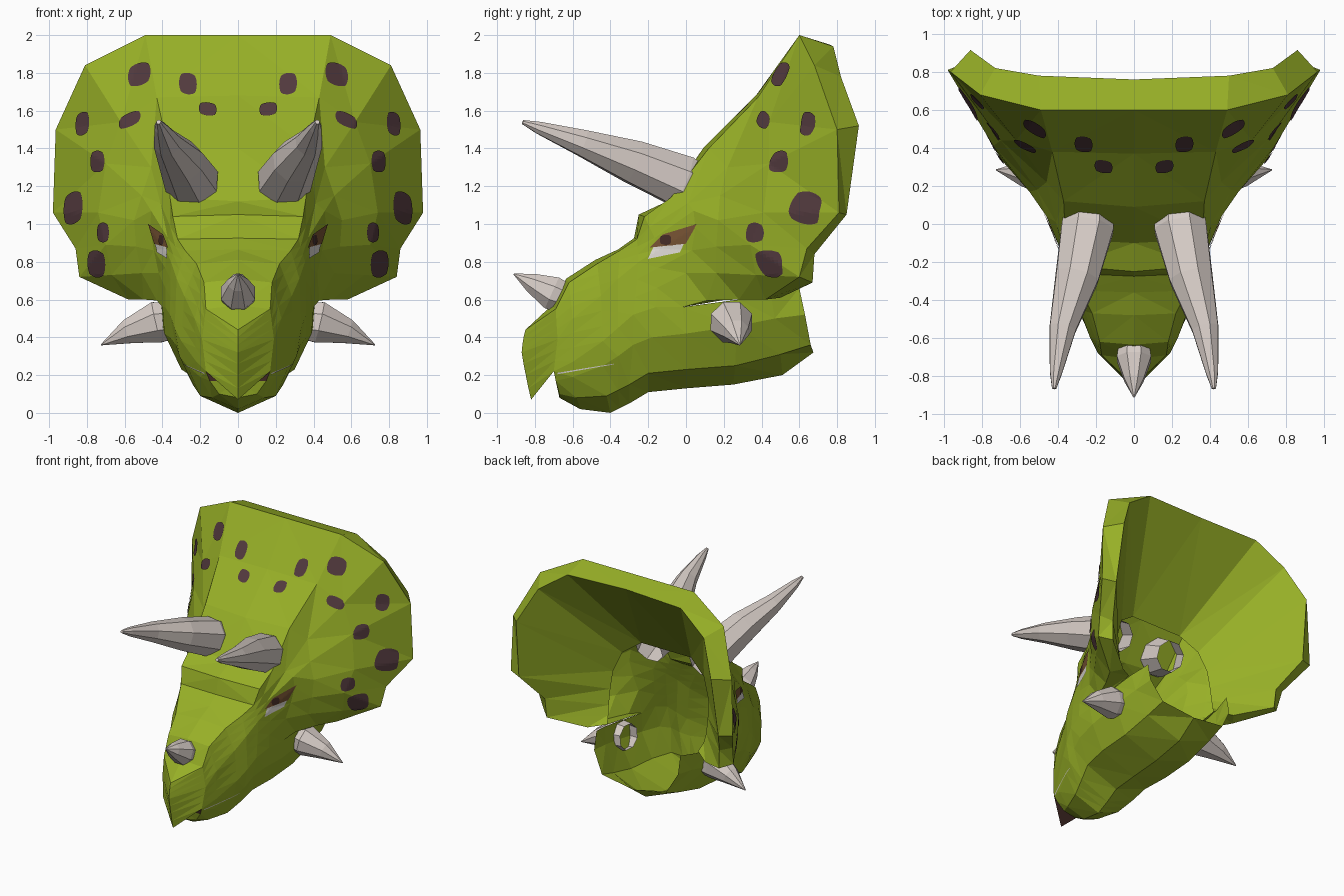
import bpy, bmesh, math
from mathutils import Vector
from mathutils.bvhtree import BVHTree

if "Cube" in bpy.data.objects:
    bpy.data.objects.remove(bpy.data.objects["Cube"])


def material(name, rgb):
    m = bpy.data.materials.new(name)
    m.diffuse_color = (*rgb, 1)
    m.use_nodes = True
    m.node_tree.nodes["Principled BSDF"].inputs["Base Color"].default_value = m.diffuse_color
    return m


GREEN = material("leaf green", (0.31, 0.43, 0.02))
SPOT = material("dark plum", (0.085, 0.042, 0.048))
HORN = material("pale horn", (0.68, 0.61, 0.57))
WHITE = material("eye white", (0.75, 0.72, 0.68))
BROWN = material("eye brown", (0.19, 0.09, 0.035))
DARK = material("pupil dark", (0.06, 0.025, 0.02))


def finish(bm, name, mats):
    me = bpy.data.meshes.new(name)
    bm.to_mesh(me)
    bm.free()
    ob = bpy.data.objects.new(name, me)
    bpy.context.collection.objects.link(ob)
    for m in mats:
        me.materials.append(m)
    return ob


def flip(p):
    return Vector((-p[0], p[1], p[2]))


# Frill front: columns from top centre round to the underside,
# each running base, inner, middle, rim
frill = [
    [(0, -.10, 1.12), (0, .09, 1.40), (0, .37, 1.68), (0, .60, 2.0)],
    [(.36, -.08, 1.14), (.37, .12, 1.40), (.43, .38, 1.67), (.49, .60, 2.0)],
    [(.41, .01, 1.11), (.46, .22, 1.30), (.62, .44, 1.54), (.81, .68, 1.84)],
    [(.46, .04, 1.07), (.51, .18, 1.15), (.70, .44, 1.32), (.965, .80, 1.5)],
    [(.465, .05, .98), (.55, .17, 1.02), (.74, .41, 1.06), (.98, .81, 1.06)],
    [(.445, .03, .86), (.54, .16, .88), (.70, .34, .89), (.86, .64, .87)],
    [(.42, .00, .74), (.51, .16, .74), (.67, .37, .73), (.84, .60, .72)],
    [(.40, -.02, .56), (.43, .11, .595), (.50, .28, .60), (.58, .42, .60)],
]
# Back edge of the rim, and the neck opening behind it
back_rim = [(0, .76, 1.95), (.50, .78, 1.94), (.73, .82, 1.78), (.86, .915, 1.52),
            (.88, .85, 1.05), (.77, .68, .84), (.76, .67, .69), (.52, .50, .61)]
opening = [(0, .25, 1.27), (.22, .25, 1.27), (.36, .29, 1.17), (.42, .32, 1.02),
           (.43, .34, .88), (.43, .36, .76), (.42, .38, .69), (.40, .42, .635)]


def ring(a, b, e, h, i, j, k):
    """Half cross-section from top to chin, with in-between cheek points."""
    a, b, e, h, i, j, k = (Vector(p) for p in (a, b, e, h, i, j, k))
    return [a, b, b.lerp(e, .33), b.lerp(e, .67), e, e.lerp(h, .33), e.lerp(h, .67), h, i, j, k]


# Head cross-sections from the frill base forward to the lips
head = [
    [c[0] for c in frill] + [(.39, .0, .42), (.30, .0, .23), (0, .0, .13)],
    ring((0, -.25, 1.05), (.345, -.22, 1.04), (.385, -.14, .87), (.385, -.16, .56),
         (.36, -.18, .40), (.27, -.2, .21), (0, -.2, .11)),
    ring((0, -.275, .925), (.32, -.26, .92), (.355, -.25, .80), (.36, -.28, .52),
         (.33, -.28, .36), (.24, -.3, .15), (0, -.3, .05)),
    ring((0, -.36, .865), (.28, -.35, .86), (.325, -.36, .71), (.335, -.36, .45),
         (.31, -.36, .30), (.22, -.36, .12), (0, -.35, .025)),
    ring((0, -.48, .81), (.22, -.47, .79), (.285, -.45, .62), (.30, -.44, .38),
         (.27, -.44, .25), (.20, -.42, .09), (0, -.40, 0)),
    ring((0, -.635, .71), (.18, -.62, .69), (.23, -.60, .50), (.22, -.60, .27),
         (.20, -.60, .19), (.14, -.58, .08), (0, -.56, .02)),
    ring((0, -.71, .57), (.17, -.69, .55), (.19, -.68, .39), (.17, -.70, .22),
         (.15, -.69, .17), (.10, -.67, .10), (0, -.67, .08)),
]
beak = [(0, -.85, .44), (0, -.86, .40), (0, -.866, .36), (0, -.87, .32),
        (0, -.86, .26), (0, -.848, .20), (0, -.834, .13), (0, -.82, .07)]
# Neck cross-sections running back from the cheeks
neck = [
    head[0][7:],
    [(.41, .28, .60), (.40, .27, .46), (.30, .26, .25), (0, .25, .15)],
    [(.40, .45, .63), (.38, .47, .50), (.29, .50, .31), (0, .51, .20)],
    [(.37, .60, .66), (.37, .63, .52), (.28, .66, .36), (0, .675, .32)],
]

bm = bmesh.new()


def face(*pts, mat=0):
    for side in (1, -1):
        ps = [Vector(p) if side == 1 else flip(p) for p in pts]
        f = bm.faces.new([bm.verts.new(p) for p in (ps if side == 1 else ps[::-1])])
        f.material_index = mat


def bridge(r, s):
    for n in range(len(r) - 1):
        face(r[n], r[n + 1], s[n + 1], s[n])


# Frill front, rim band and hollow back
for row in range(3):
    bridge([c[row + 1] for c in frill], [c[row] for c in frill])
rim = [c[3] for c in frill]
bridge(back_rim, rim)
bridge(opening, back_rim)
# Frill underside
u = frill[7]
face(u[0], u[1], opening[7])
face(u[1], u[2], opening[7])
face(u[2], u[3], back_rim[7], opening[7])
# Face, beak and neck
for r, s in zip(head, head[1:]):
    bridge(r, s)
lip = head[-1]
bridge(lip[:8], beak)
for r, s in zip(neck, neck[1:]):
    bridge(s, r)
# Dark mouth roof and lower lip
roof = (0, -.70, .22)
face(lip[7], roof, beak[7], mat=1)
face(lip[7], lip[8], (0, -.69, .17), roof, mat=1)
face(lip[8], lip[9], lip[10], (0, -.69, .17))
bmesh.ops.remove_doubles(bm, verts=bm.verts, dist=0.002)
bmesh.ops.dissolve_degenerate(bm, edges=bm.edges, dist=0.001)
bmesh.ops.triangulate(bm, faces=bm.faces)
bmesh.ops.recalc_face_normals(bm, faces=bm.faces)
tree = BVHTree.FromBMesh(bm)
finish(bm, "head_and_frill", [GREEN, DARK])


def patches(name, mat, quads, axis, lift=.006, n=8, rounding=.75):
    """Painted patches laid on the skin; corners are (across, z), mirrored."""
    bm = bmesh.new()
    ray = Vector((0, 1, 0)) if axis == 'y' else Vector((-1, 0, 0))

    def drop(q, s, t):
        # pull the corners in for a rounded outline
        s, t = 2 * s - 1, 2 * t - 1
        s, t = s * math.sqrt(1 - rounding * t * t / 2), t * math.sqrt(1 - rounding * s * s / 2)
        s, t = (s + 1) / 2, (t + 1) / 2
        a, b, c, d = (Vector(p) for p in q)
        p = a.lerp(b, s).lerp(d.lerp(c, s), t)
        start = Vector((p.x, -3, p.y)) if axis == 'y' else Vector((3, p.x, p.y))
        hit, nor, _, _ = tree.ray_cast(start, ray)
        if hit is None:
            return None
        return hit + nor * (lift if nor.dot(ray) < 0 else -lift)

    for q in quads:
        g = [[drop(q, i / n, j / n) for j in range(n + 1)] for i in range(n + 1)]
        for i in range(n):
            for j in range(n):
                ps = [g[i][j], g[i + 1][j], g[i + 1][j + 1], g[i][j + 1]]
                if None in ps:
                    continue
                bm.faces.new([bm.verts.new(p) for p in ps])
                bm.faces.new([bm.verts.new(flip(p)) for p in ps[::-1]])
    bmesh.ops.remove_doubles(bm, verts=bm.verts, dist=.0003)
    return finish(bm, name, [mat])


# Frill spots: x, z, half width, half height, slant
spots = [(.52, 1.79, .06, .06, -.25), (.265, 1.74, .047, .057, .1), (.16, 1.605, .047, .035, .1),
         (.57, 1.55, .057, .037, -.4), (.82, 1.53, .036, .062, -.3), (.74, 1.33, .037, .057, 0),
         (.868, 1.085, .05, .085, -.3), (.71, .955, .031, .052, 0), (.745, .79, .047, .07, .1)]
patches("frill_spots", SPOT,
        [[(x - w, z - h - k * w), (x + w, z - h + k * w), (x + w, z + h + k * w), (x - w, z + h - k * w)]
         for x, z, w, h, k in spots], 'y')

# Eyes and mouth line, laid on from the side
patches("eye_iris", BROWN, [[(-.19, .875), (.0, .895), (.06, 1.0), (-.12, .945)]], 'x', rounding=0)
patches("eye_white", WHITE, [[(-.20, .815), (-.03, .85), (-.01, .895), (-.17, .878)]], 'x', rounding=0)
patches("eye_pupil", DARK, [[(-.135, .89), (-.075, .89), (-.075, .945), (-.135, .94)]], 'x', lift=.009)
patches("mouth_line", WHITE, [[(-.68, .205), (-.38, .258), (-.38, .262), (-.68, .213)]], 'x',
        lift=.003, rounding=0)


def horn(name, path, radii, sides=8, mirror=False):
    """Faceted tapering horn along a path, open at its hidden root."""
    bm = bmesh.new()
    pts = [Vector(p) for p in path]
    rings = []
    for n, (p, r) in enumerate(zip(pts, radii)):
        d = (pts[min(n + 1, len(pts) - 1)] - pts[max(n - 1, 0)]).normalized()
        u = d.cross(Vector((0, 0, 1) if abs(d.z) < .9 else (1, 0, 0))).normalized()
        v = d.cross(u)
        rings.append([bm.verts.new(p + r * (math.cos(a) * u + math.sin(a) * v))
                      for a in (2 * math.pi * (i + .5) / sides for i in range(sides))])
    for r, s in zip(rings, rings[1:]):
        for i in range(sides):
            j = (i + 1) % sides
            bm.faces.new((r[i], r[j], s[j], s[i]))
    bm.faces.new(rings[-1])
    bmesh.ops.recalc_face_normals(bm, faces=bm.faces)
    ob = finish(bm, name, [HORN])
    if mirror:
        ob.modifiers.new("other_side", 'MIRROR').use_clip = False


horn("brow_horns", [(.235, .13, 1.16), (.245, -.02, 1.225), (.30, -.28, 1.33), (.375, -.55, 1.43),
                    (.41, -.78, 1.51), (.42, -.865, 1.54)],
     [.115, .148, .122, .075, .035, .012], mirror=True)
horn("cheek_spikes", [(.33, .25, .49), (.43, .24, .48), (.58, .265, .43), (.725, .285, .36)],
     [.10, .118, .07, .003], mirror=True)
horn("nose_horn", [(0, -.60, .59), (0, -.71, .635), (0, -.82, .69), (0, -.912, .735)],
     [.08, .097, .055, .003])
